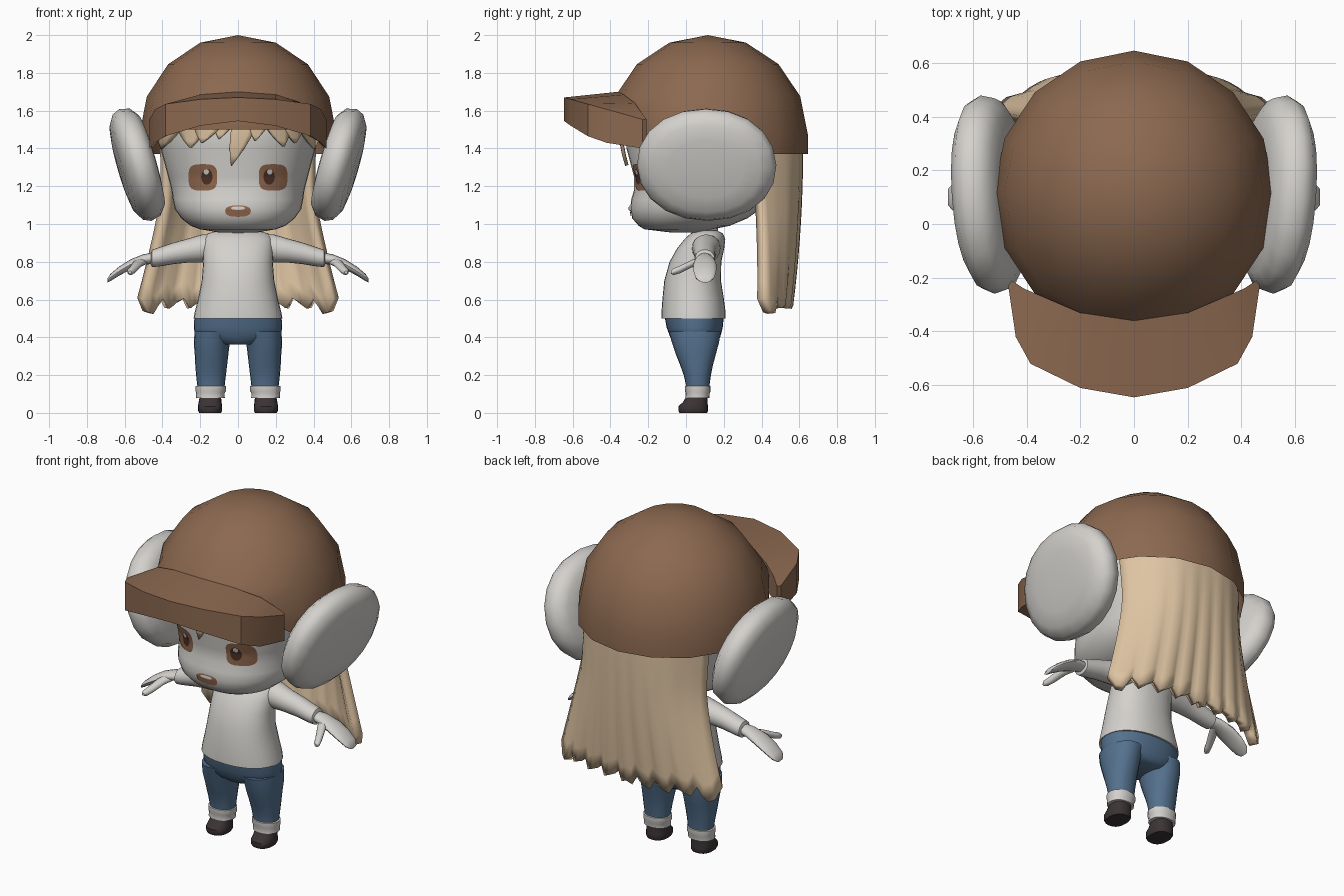
import bpy, bmesh, math
from math import sin, cos, pi, radians
from mathutils import Vector, Matrix
from mathutils.bvhtree import BVHTree

cube = bpy.data.objects.get("Cube")
if cube:
    bpy.data.objects.remove(cube, do_unlink=True)


def material(name, r, g, b):
    m = bpy.data.materials.new(name)
    m.use_nodes = True
    m.diffuse_color = (r, g, b, 1)
    node = next(n for n in m.node_tree.nodes if n.type == 'BSDF_PRINCIPLED')
    node.inputs["Base Color"].default_value = (r, g, b, 1)
    node.inputs["Roughness"].default_value = 0.8
    return m


WHITE = material("off_white", 0.66, 0.64, 0.61)
BROWN = material("cap_brown", 0.26, 0.14, 0.08)
BLOND = material("hair_blond", 0.73, 0.55, 0.36)
DENIM = material("denim_blue", 0.09, 0.165, 0.27)
SHOE = material("shoe_dark", 0.045, 0.034, 0.036)
IRIS = material("eye_brown", 0.29, 0.14, 0.075)
PUPIL = material("pupil_dark", 0.07, 0.03, 0.02)


def finish(name, bm, mat, angle=40, thickness=0):
    bmesh.ops.recalc_face_normals(bm, faces=bm.faces)
    me = bpy.data.meshes.new(name)
    bm.to_mesh(me)
    me.materials.append(mat)
    for p in me.polygons:
        p.use_smooth = True
    me.set_sharp_from_angle(angle=radians(angle))
    ob = bpy.data.objects.new(name, me)
    bpy.context.collection.objects.link(ob)
    if thickness:
        mod = ob.modifiers.new("thickness", 'SOLIDIFY')
        mod.thickness = thickness
        mod.offset = 0
    return ob


def superellipse(i, n, power):
    a = 2 * pi * i / n
    c, s = cos(a), sin(a)
    return (math.copysign(abs(c) ** (2 / power), c),
            math.copysign(abs(s) ** (2 / power), s))


def bridge(bm, rows, closed):
    for lo, hi in zip(rows, rows[1:]):
        n = len(lo)
        for i in range(n if closed else n - 1):
            j = (i + 1) % n
            bm.faces.new((lo[i], lo[j], hi[j], hi[i]))


def loft_mesh(rings, axis='z', n=24, power=2.0, side=1):
    """Rings are (position on axis, two centre coordinates, two radii)."""
    bm = bmesh.new()
    rows = []
    for t, c1, c2, r1, r2 in rings:
        row = []
        for i in range(n):
            a, b = superellipse(i, n, power)
            p, q = c1 + a * r1, c2 + b * r2
            co = {'z': (p, q, t), 'x': (t, p, q), 'y': (p, t, q)}[axis]
            row.append(bm.verts.new((co[0] * side, co[1], co[2])))
        rows.append(row)
    bridge(bm, rows, True)
    bm.faces.new(rows[0])
    bm.faces.new(rows[-1])
    return bm


def pair(name, rings, mat, **kw):
    for side, label in ((1, "left_"), (-1, "right_")):
        finish(label + name, loft_mesh(rings, side=side, **kw), mat)


# Head
head = loft_mesh([(0.955, 0, 0, .10, .08), (0.972, 0, -.04, .20, .18),
                  (0.99, 0, -.01, .25, .24), (1.03, 0, .02, .30, .305),
                  (1.08, 0, .05, .335, .345), (1.13, 0, .07, .345, .36),
                  (1.18, 0, .1, .352, .375), (1.25, 0, .11, .37, .385),
                  (1.4, 0, .11, .41, .425), (1.55, 0, .12, .43, .44),
                  (1.7, 0, .12, .38, .38)], n=40, power=2.3)
finish("head", head, WHITE)
tree = BVHTree.FromBMesh(head)


def on_face(x, z, lift):
    hit = tree.ray_cast(Vector((x, -2, z)), Vector((0, 1, 0)))[0]
    return Vector((x, (hit.y if hit else 0) - lift, z))


def face_plate(name, x, z, rx, rz, mat, lift, power=2.0):
    bm = bmesh.new()
    rows = []
    for f in (1, .7, .4, .1):
        pts = [superellipse(i, 24, power) for i in range(24)]
        rows.append([bm.verts.new(on_face(x + a * rx * f, z + b * rz * f, lift))
                     for a, b in pts])
    bridge(bm, rows, True)
    bm.faces.new(rows[-1])
    ob = finish(name, bm, mat)
    if sum(p.normal.y for p in ob.data.polygons) > 0:
        ob.data.flip_normals()


# Eyes and mouth
for s, label in ((1, "left_"), (-1, "right_")):
    face_plate(label + "eye", s * .186, 1.247, .076, .07, IRIS, .005, 3.5)
    face_plate(label + "pupil", s * .165, 1.25, .03, .042, PUPIL, .008)
    face_plate(label + "eye_glint", s * .168, 1.276, .014, .014, WHITE, .011)
face_plate("mouth", 0, 1.068, .068, .03, IRIS, .005, 2.6)
face_plate("teeth", 0, 1.084, .036, .009, WHITE, .009, 3)

# Cap dome with a straight band, raised above the brow
bm = bmesh.new()
SEG, R = 16, 0.53
rows = []
for k in range(-1, 4):
    row = []
    for i in range(SEG):
        a = 2 * pi * i / SEG
        e = radians(22.5 * max(k, 0))
        x, y = R * cos(e) * sin(a), .115 - R * cos(e) * cos(a)
        z = 1.37 if k < 0 else 1.475 + .525 * sin(e)
        if y < -.2 and k <= 0:
            z = 1.6 if k == 0 else 1.5
        row.append(bm.verts.new((x * .985, y, z)))
    rows.append(row)
bridge(bm, rows, True)
top = bm.verts.new((0, .115, 2.0))
for i in range(SEG):
    bm.faces.new((rows[-1][i], rows[-1][(i + 1) % SEG], top))
finish("cap_dome", bm, BROWN)

# Cap brim: outer edge, inner edge, each with top and bottom
half = [(0, -.645, 1.545, 0, -.36, 1.70), (.2, -.61, 1.52, .2, -.33, 1.685),
        (.385, -.52, 1.465, .34, -.27, 1.64), (.44, -.42, 1.43, .41, -.24, 1.595),
        (.468, -.23, 1.40, .455, -.21, 1.555)]
cols = [(-c[0], c[1], c[2], -c[3], c[4], c[5]) for c in half[:0:-1]] + half
bm = bmesh.new()
sections = []
for ox, oy, bottom, ix, iy, iz in cols:
    outer_top = 1.67 - (oy + .645) * .28
    sections.append([bm.verts.new(p) for p in (
        (ox, oy, bottom), (ox, oy, outer_top), (ix, iy, iz), (ix, iy, bottom + .02))])
bridge(bm, sections, True)
bm.faces.new(sections[0])
bm.faces.new(sections[-1])
finish("cap_brim", bm, BROWN, angle=30)

# Large round ear muffs, leaning outward at the top
muff = [(-.09, 0, 0, .2, .17), (-.08, 0, 0, .3, .25), (-.045, 0, 0, .355, .295),
        (.01, 0, 0, .37, .308), (.05, 0, 0, .35, .29), (.08, 0, 0, .29, .24),
        (.092, 0, 0, .2, .16), (.097, 0, 0, .08, .06)]
for s, label in ((1, "left_"), (-1, "right_")):
    bm = loft_mesh(muff, axis='x', n=20, power=2.1, side=s)
    turn = Matrix.Rotation(radians(-4 * s), 4, 'Z') @ Matrix.Rotation(radians(16 * s), 4, 'Y')
    bmesh.ops.transform(bm, matrix=Matrix.Translation((.535 * s, .11, 1.315)) @ turn,
                        verts=bm.verts)
    finish(label + "ear_muff", bm, WHITE, angle=60)

# Long back hair: a curved sheet with a ragged hem
bm = bmesh.new()
rows = []
for k in range(11):
    v = k / 10
    row = []
    for i in range(37):
        u = i / 18 - 1
        width = .39 + .13 * max(0, v - .35) ** 1.2 / .6
        jag = (abs(u) * 4.5 + .55) % 1
        hem = .61 - .07 * jag - .05 * max(0, 1 - abs(abs(u) - .88) / .1)
        depth = .25 - .12 * v
        y = .595 - .06 * v * v - depth * abs(u) ** 3 + .008 * v * cos(u * 28)
        row.append(bm.verts.new((u * width, y, 1.46 + (hem - 1.46) * v)))
    rows.append(row)
bridge(bm, rows, False)
finish("back_hair", bm, BLOND, angle=60, thickness=.05)

# Fringe locks: top left, top right, tip x, tip z
locks = [(-.42, -.27, -.40, 1.40), (-.33, -.15, -.25, 1.405), (-.22, -.05, -.19, 1.43),
         (-.12, .0, -.10, 1.45), (-.02, .12, -.035, 1.31), (.06, .18, .09, 1.44),
         (.12, .27, .24, 1.41), (.22, .35, .30, 1.43), (.3, .42, .40, 1.40)]
for n, (xa, xb, xt, zt) in enumerate(locks):
    bm = bmesh.new()
    rows = []
    for k in range(6):
        v = k / 5
        w = (1 - v ** 1.8) * .97 + .03
        mid = (xa + xb) / 2 * (1 - v) + xt * v
        rows.append([bm.verts.new(on_face(mid + u * w * (xb - xa) / 2,
                                          1.57 + (zt - 1.57) * v, .022 + .002 * (n % 3)))
                     for u in (-1, -.5, 0, .5, 1)])
    bridge(bm, rows, False)
    finish("fringe_lock_%d" % (n + 1), bm, BLOND, thickness=.018)

# Neck and shirt
finish("neck", loft_mesh([(.9, 0, .1, .08, .07), (1.03, 0, .1, .08, .07)]), WHITE)
shirt = [(.5, 0, .04, .235, .17), (.53, 0, .04, .23, .17), (.6, 0, .038, .212, .163),
         (.7, 0, .035, .192, .15), (.8, 0, .05, .184, .137), (.87, 0, .077, .188, .125),
         (.92, 0, .1, .187, .108), (.95, 0, .11, .16, .085), (.966, 0, .115, .1, .05)]
finish("shirt", loft_mesh(shirt, n=32, power=2.2), WHITE, angle=60)

# Arms with sleeves, hands and thumbs
pair("sleeve", [(.13, .11, .875, .075, .07), (.19, .107, .87, .075, .075),
                (.26, .1, .86, .064, .064), (.34, .1, .845, .057, .057),
                (.42, .1, .825, .055, .05), (.455, .1, .818, .052, .046),
                (.462, .1, .816, .036, .03)], WHITE, axis='x', n=20)
pair("hand", [(.44, .1, .82, .035, .03), (.5, .1, .812, .05, .028),
              (.57, .1, .785, .062, .027), (.63, .1, .75, .06, .024),
              (.675, .1, .717, .05, .019), (.692, .1, .7, .03, .01)],
     WHITE, axis='x', n=16)
pair("thumb", [(.09, .5, .805, .03, .02), (.03, .53, .79, .027, .02),
               (-.03, .555, .76, .022, .02), (-.065, .568, .748, .019, .018),
               (-.08, .572, .744, .008, .008)], WHITE, axis='y', n=12)

# Jeans: hips and legs
finish("jeans_hips", loft_mesh([(.362, 0, .05, .1, .1), (.375, 0, .05, .16, .115),
                                (.4, 0, .049, .225, .132), (.45, 0, .046, .234, .148),
                                (.52, 0, .043, .23, .158)], n=32, power=2.2),
       DENIM, angle=60)
pair("jeans_leg", [(.12, .143, .062, .07, .06), (.15, .143, .062, .073, .063),
                   (.2, .143, .06, .079, .072), (.25, .142, .056, .084, .086),
                   (.31, .14, .052, .089, .106), (.37, .139, .05, .095, .124),
                   (.43, .13, .047, .1, .138)], DENIM, n=20, power=2.2)

# Rolled cuffs and shoes
pair("cuff", [(.078, .146, .06, .06, .056), (.08, .146, .06, .076, .064),
              (.105, .146, .062, .075, .064), (.115, .144, .062, .08, .068),
              (.142, .144, .062, .08, .068), (.146, .144, .062, .066, .058)],
     WHITE, n=20, power=2.2)
pair("shoe", [(0, .148, .038, .058, .073), (.012, .148, .038, .064, .079),
              (.035, .148, .038, .064, .078), (.055, .148, .048, .061, .066),
              (.09, .146, .06, .056, .055)], SHOE, n=20, power=2.4)
